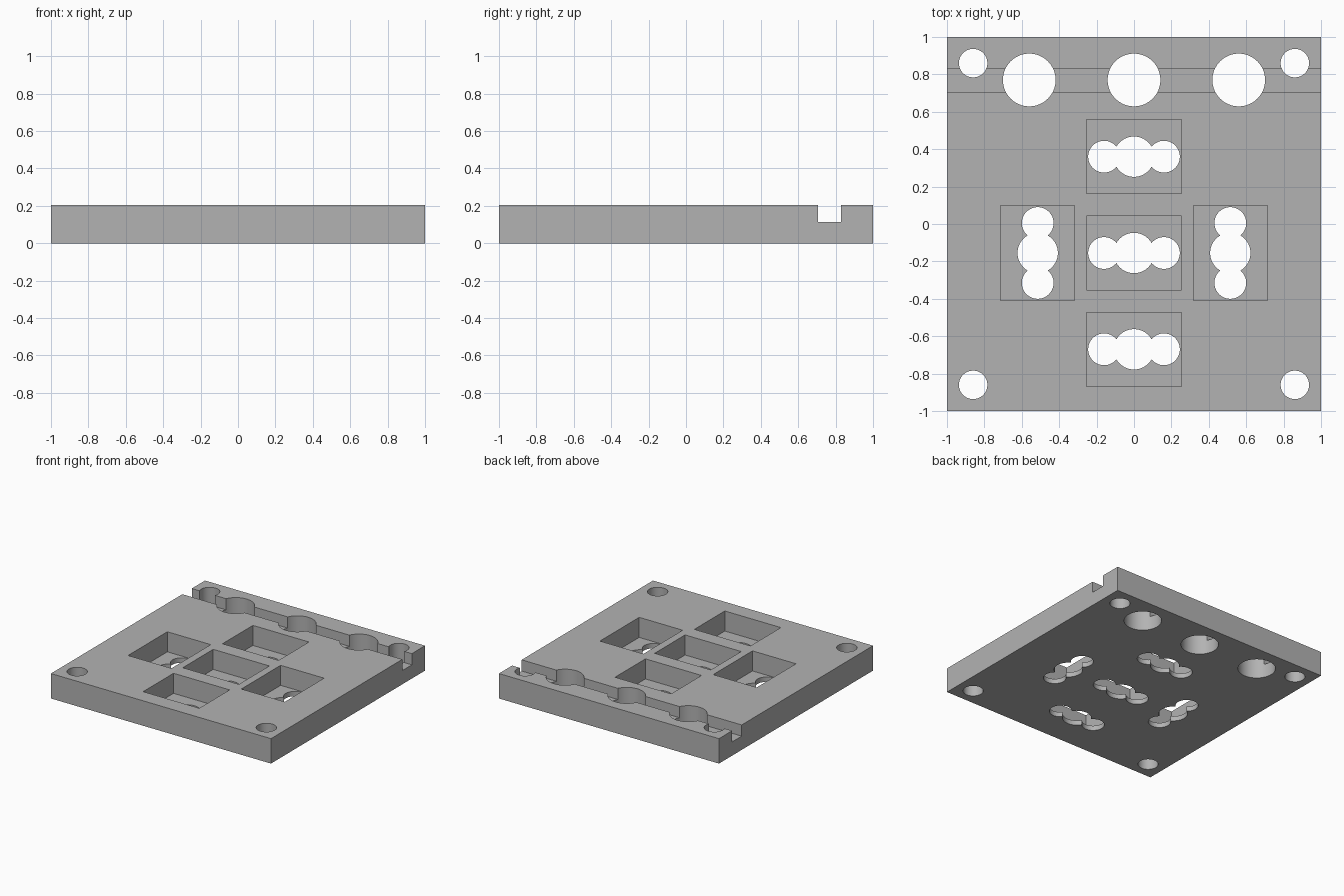
import bpy, bmesh
from mathutils import Matrix

if "Cube" in bpy.data.objects:
    bpy.data.objects.remove(bpy.data.objects["Cube"])

HEIGHT = 0.205      # plate thickness
WEB = 0.04          # floor left under each pocket
SLOT_Z = 0.113      # floor of the long slot

grey = bpy.data.materials.new("plain grey")
grey.use_nodes = True
colour = (0.45, 0.45, 0.45, 1)
grey.diffuse_color = colour
grey.node_tree.nodes["Principled BSDF"].inputs["Base Color"].default_value = colour


def add_box(bm, x, y, width, depth, low, high):
    place = Matrix.Translation((x, y, (low + high) / 2))
    bmesh.ops.create_cube(bm, size=1, matrix=place @ Matrix.Diagonal((width, depth, high - low, 1)))


def add_drill(bm, x, y, radius):
    bmesh.ops.create_cone(bm, cap_ends=True, segments=64, radius1=radius, radius2=radius,
                          depth=1, matrix=Matrix.Translation((x, y, 0)))


def finish(name, bm):
    mesh = bpy.data.meshes.new(name)
    bm.to_mesh(mesh)
    bm.free()
    mesh.materials.append(grey)
    obj = bpy.data.objects.new(name, mesh)
    bpy.context.collection.objects.link(obj)
    return obj


# Solid plate
bm = bmesh.new()
add_box(bm, 0, 0, 2, 2, 0, HEIGHT)
plate = finish("base_plate", bm)

# Cutters, each holding shapes that do not overlap one another
slot, round_holes, pockets, middle_holes, end_holes = (bmesh.new() for _ in range(5))
add_box(slot, 0, 0.767, 3, 0.123, SLOT_Z, 1)

for x in (-0.86, 0.86):
    for y in (-0.86, 0.86):
        add_drill(round_holes, x, y, 0.076)
for x in (-0.56, 0, 0.56):
    add_drill(round_holes, x, 0.77, 0.141)

# Cross of five pockets, the left and right ones turned a quarter
for x, y in ((0, 0.36), (0, -0.155), (0, -0.67), (-0.515, -0.155), (0.515, -0.155)):
    turned = x != 0
    width, depth = (0.395, 0.51) if turned else (0.51, 0.395)
    add_box(pockets, x, y, width, depth, WEB, 1)
    add_drill(middle_holes, x, y, 0.108)
    for offset in (-0.16, 0.16):
        add_drill(end_holes, x + offset * (not turned), y + offset * turned, 0.085)

# Cut the plate
cutters = {"slot_cutter": slot, "round_hole_cutter": round_holes, "pocket_cutter": pockets,
           "middle_hole_cutter": middle_holes, "end_hole_cutter": end_holes}
bpy.context.view_layer.objects.active = plate
plate.select_set(True)
for name, bm in cutters.items():
    cutter = finish(name, bm)
    cutter.hide_render = True
    cut = plate.modifiers.new(name, "BOOLEAN")
    cut.operation = "DIFFERENCE"
    cut.solver = "EXACT"
    cut.object = cutter
    bpy.ops.object.modifier_apply(modifier=name)
    bpy.data.objects.remove(cutter)

bpy.ops.object.shade_smooth_by_angle(angle=0.52)
